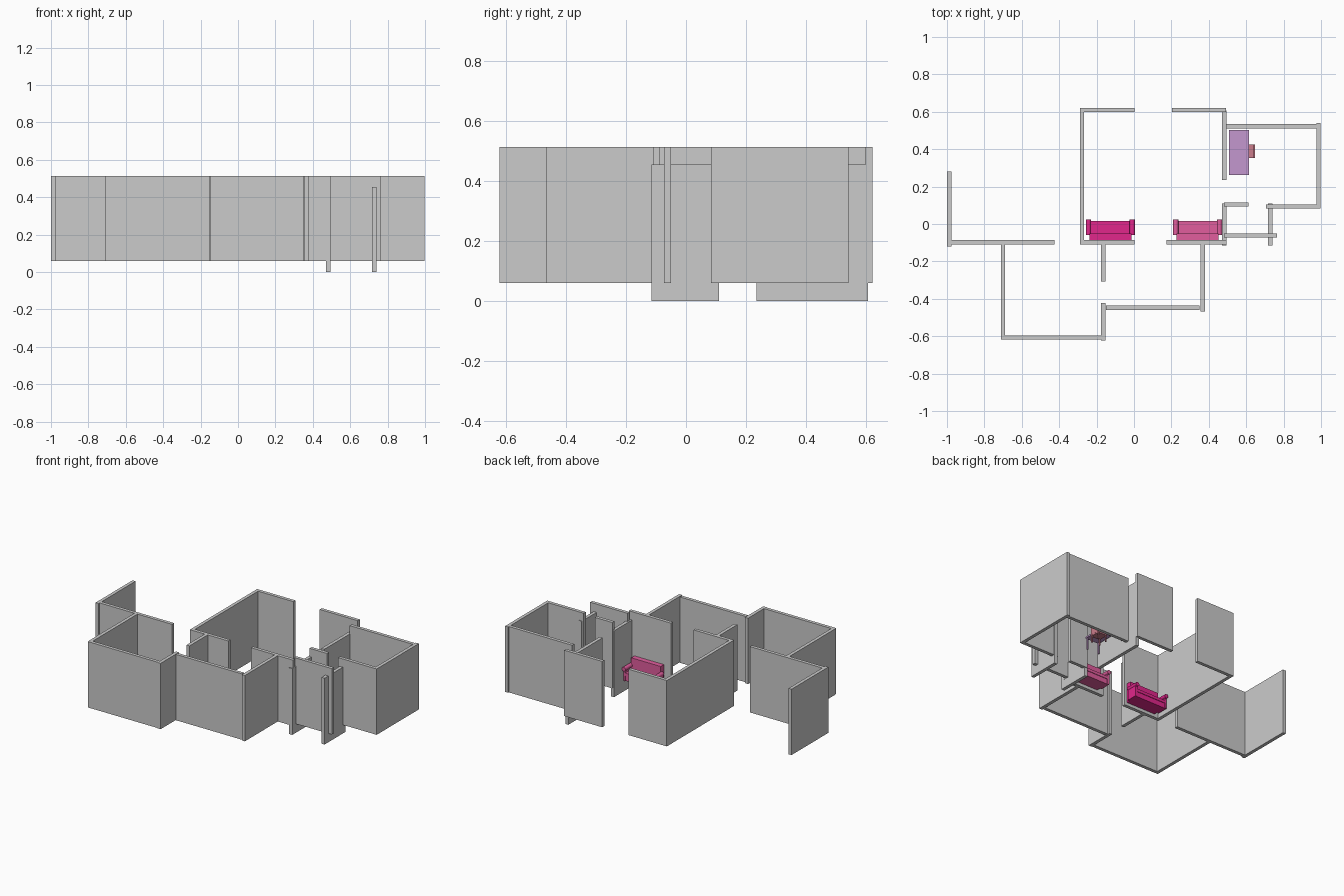
import bpy, math

if "Cube" in bpy.data.objects:
    bpy.data.objects.remove(bpy.data.objects["Cube"])


def material(name, rgb):
    m = bpy.data.materials.new(name)
    m.diffuse_color = (*rgb, 1)
    m.use_nodes = True
    m.node_tree.nodes["Principled BSDF"].inputs["Base Color"].default_value = m.diffuse_color
    return m


def box(name, x0, x1, y0, y1, z0, z1, mat=None):
    bpy.ops.mesh.primitive_cube_add(size=1, location=((x0 + x1) / 2, (y0 + y1) / 2, (z0 + z1) / 2))
    o = bpy.context.object
    o.name = name
    o.scale = (x1 - x0, y1 - y0, z1 - z0)
    bpy.ops.object.transform_apply(location=False, rotation=False, scale=True)
    if mat:
        o.data.materials.append(mat)
    return o


def roll(name, x, y0, y1, z, r, mat):
    bpy.ops.mesh.primitive_cylinder_add(vertices=20, radius=r, depth=y1 - y0,
                                        location=(x, (y0 + y1) / 2, z),
                                        rotation=(math.pi / 2, 0, 0))
    o = bpy.context.object
    o.name = name
    o.data.materials.append(mat)
    bpy.ops.object.shade_smooth_by_angle()


FLOOR, TOP, T = 0.06, 0.513, 0.023

# Walls running left to right: x0, x1, centre y
for i, (x0, x1, y) in enumerate([
        (-0.98, -0.425, -0.098), (-0.71, -0.175, -0.607), (-0.15, 0.35, -0.447),
        (0.175, 0.495, -0.098), (-0.288, 0.003, 0.610), (-0.288, 0.003, -0.098),
        (0.203, 0.492, 0.610), (0.493, 0.985, 0.522), (0.705, 0.99, 0.094),
        (0.48, 0.765, -0.062), (0.48, 0.613, 0.104)]):
    box(f"cross_wall_{i}", x0, x1, y - T / 2, y + T / 2, FLOOR, TOP)

# Walls running front to back: centre x, y0, y1
for i, (x, y0, y1) in enumerate([
        (-0.988, -0.12, 0.281), (-0.70, -0.61, -0.10), (-0.165, -0.622, -0.423),
        (-0.165, -0.307, -0.10), (0.368, -0.467, -0.10), (-0.278, -0.105, 0.62),
        (0.986, 0.083, 0.541)]):
    box(f"long_wall_{i}", x - T / 2, x + T / 2, y0, y1, FLOOR, TOP)

# Partition walls that sit lower
for i, (x, y0, y1) in enumerate([(0.482, 0.234, 0.607), (0.482, -0.115, 0.11), (0.728, -0.115, 0.11)]):
    box(f"low_partition_{i}", x - T / 2, x + T / 2, y0, y1, 0, 0.456)


# Sofas with rolled arms, backs to the wall
def sofa(name, cx, mat):
    box(name + "_base", cx - 0.118, cx + 0.118, -0.06, 0.012, 0.08, 0.115, mat)
    box(name + "_cushion", cx - 0.112, cx + 0.112, -0.055, 0.016, 0.115, 0.135, mat)
    box(name + "_back", cx - 0.112, cx + 0.112, -0.085, -0.05, 0.08, 0.215, mat)
    for s, side in ((-1, "left"), (1, "right")):
        a, b = sorted((cx + s * 0.112, cx + s * 0.126))
        box(f"{name}_{side}_arm", a, b, -0.06, 0.016, 0.08, 0.16, mat)
        roll(f"{name}_{side}_arm_roll", cx + s * 0.117, -0.06, 0.025, 0.163, 0.014, mat)


sofa("left_sofa", -0.126, material("hot_pink", (0.75, 0.02, 0.26)))
sofa("right_sofa", 0.34, material("soft_pink", (0.75, 0.11, 0.34)))


# Desk and chair
def legs(name, x0, x1, y0, y1, z0, z1, w, mat):
    for i, (x, y) in enumerate([(a, b) for a in (x0, x1 - w) for b in (y0, y1 - w)]):
        box(f"{name}_leg_{i}", x, x + w, y, y + w, z0, z1, mat)


lilac = material("lilac", (0.55, 0.31, 0.62))
box("desk_top", 0.508, 0.615, 0.262, 0.503, 0.155, 0.165, lilac)
legs("desk", 0.512, 0.611, 0.268, 0.497, 0.075, 0.155, 0.009, lilac)

rose = material("rose", (0.6, 0.2, 0.26))
box("chair_seat", 0.575, 0.645, 0.352, 0.424, 0.118, 0.126, rose)
box("chair_back", 0.638, 0.646, 0.352, 0.424, 0.126, 0.195, rose)
legs("chair", 0.577, 0.645, 0.354, 0.422, 0.075, 0.118, 0.007, rose)
